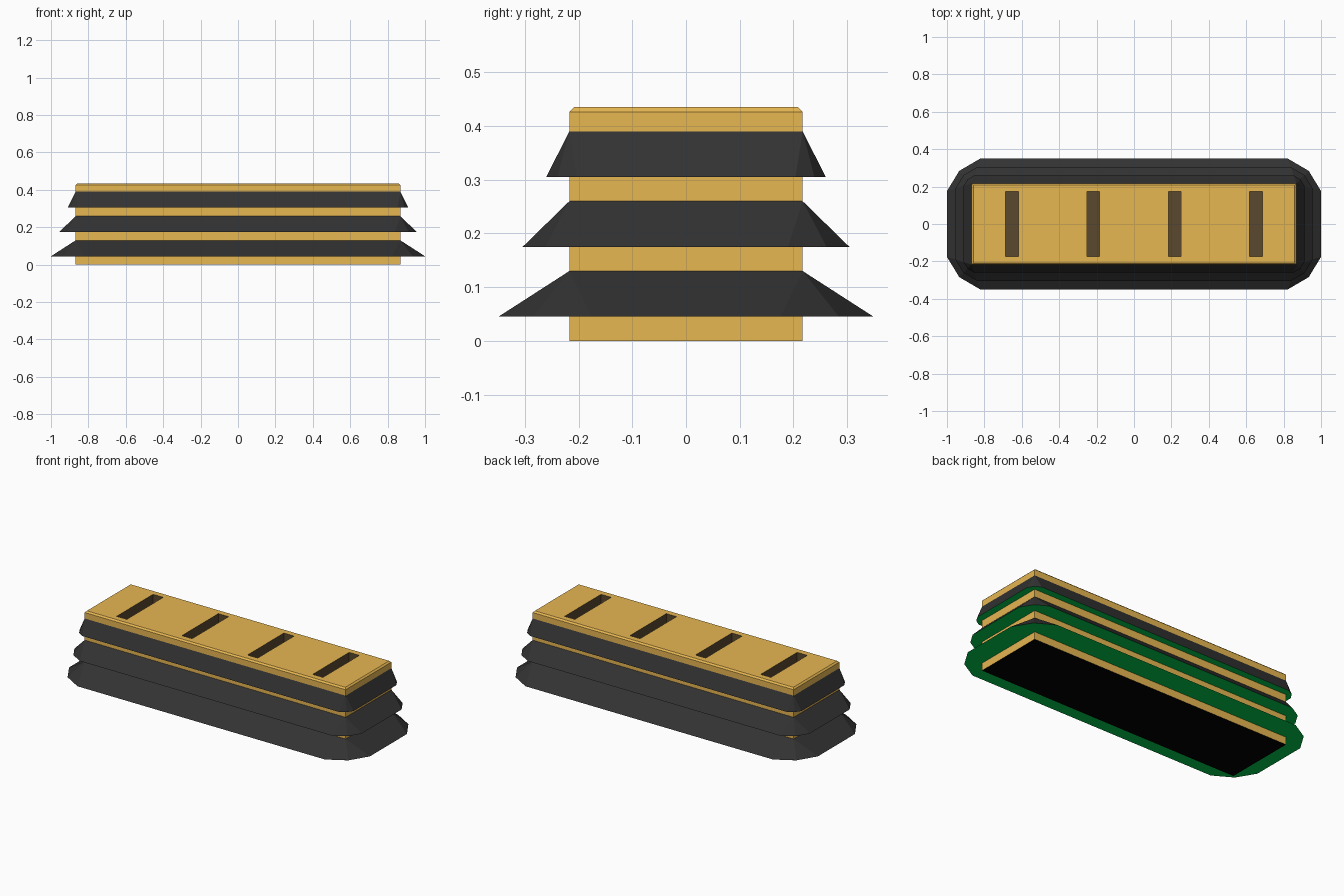
import bpy, bmesh
from mathutils import Vector

if "Cube" in bpy.data.objects:
    bpy.data.objects.remove(bpy.data.objects["Cube"])

HX, HY, H = 0.868, 0.217, 0.435          # core half sizes and height
SLOT_X = (-0.652, -0.218, 0.218, 0.652)
SLOT_HW, SLOT_HY, SLOT_D = 0.034, 0.173, 0.06


def material(name, rgb):
    m = bpy.data.materials.new(name)
    m.diffuse_color = (*rgb, 1)
    m.use_nodes = True
    m.node_tree.nodes["Principled BSDF"].inputs["Base Color"].default_value = m.diffuse_color
    return m


gold = material("gold", (0.83, 0.49, 0.088))
charcoal = material("charcoal", (0.032, 0.032, 0.032))
green = material("green", (0.0, 0.6, 0.07))
brown = material("slot_brown", (0.10, 0.065, 0.027))
black = material("black", (0.0, 0.0, 0.0))


def finish(bm, name, mats):
    me = bpy.data.meshes.new(name)
    bm.to_mesh(me)
    bm.free()
    for m in mats:
        me.materials.append(m)
    ob = bpy.data.objects.new(name, me)
    bpy.context.collection.objects.link(ob)
    return ob


# Core block: bevelled top rim, four recessed slots, black underside
bm = bmesh.new()
bmesh.ops.create_cube(bm, size=1)
for v in bm.verts:
    v.co = Vector((v.co.x * 2 * HX, v.co.y * 2 * HY, (v.co.z + 0.5) * H))
rim = [e for e in bm.edges if all(v.co.z > H - 0.01 for v in e.verts)]
bmesh.ops.bevel(bm, geom=rim, offset=0.009, segments=1, affect='EDGES')


def cut(co, no):
    top = [f for f in bm.faces if f.normal.z > 0.9]
    geom = set(top)
    for f in top:
        geom.update(f.edges)
        geom.update(f.verts)
    bmesh.ops.bisect_plane(bm, geom=list(geom), plane_co=co, plane_no=no)
    bm.normal_update()


bm.normal_update()
for s in (-1, 1):
    cut((0, s * SLOT_HY, H), (0, 1, 0))
    for x in SLOT_X:
        cut((x + s * SLOT_HW, 0, H), (1, 0, 0))


def in_slot(p):
    return abs(p.y) < SLOT_HY + 0.001 and any(abs(p.x - x) < SLOT_HW + 0.001 for x in SLOT_X)


cells = [f for f in bm.faces if f.normal.z > 0.9 and in_slot(f.calc_center_median())]
floors = bmesh.ops.extrude_discrete_faces(bm, faces=cells)['faces']
for f in floors:
    for v in f.verts:
        v.co.z -= SLOT_D
bmesh.ops.remove_doubles(bm, verts=bm.verts, dist=1e-5)
bmesh.ops.recalc_face_normals(bm, faces=bm.faces)
for f in bm.faces:
    c = f.calc_center_median()
    if c.z < 0.001:
        f.material_index = 2
    elif c.z < H - 0.005 and in_slot(c):
        f.material_index = 1
finish(bm, "core_block", (gold, brown, black))


# Flared skirts: rectangle at the top, faceted corners at the bottom, green underside
def skirt(name, z0, z1, d):
    bm = bmesh.new()
    profile = ((d, -0.31 * d), (0.5 * d, 0.51 * d), (-0.34 * d, d))
    tops, inner, outer = [], [], []
    for sx, sy in ((1, 1), (-1, 1), (-1, -1), (1, -1)):
        tops.append(bm.verts.new((sx * HX, sy * HY, z1)))
        inner.append(bm.verts.new((sx * HX, sy * HY, z0)))
        arc = [bm.verts.new((sx * (HX + a), sy * (HY + b), z0)) for a, b in profile]
        outer.append(arc if sx * sy > 0 else arc[::-1])
    for i in range(4):
        j = (i + 1) % 4
        p, q = outer[i], outer[j]
        for ring, mat in ((tops, 0), (inner, 1)):
            faces = [bm.faces.new((p[0], p[1], ring[i])),
                     bm.faces.new((p[1], p[2], ring[i])),
                     bm.faces.new((p[2], q[0], ring[j], ring[i]))]
            for f in faces:
                f.material_index = mat
                f.normal_update()
                if (mat == 0) != (f.normal.z > 0):
                    f.normal_flip()
    finish(bm, name, (charcoal, green))


skirt("lower_skirt", 0.045, 0.13, 0.132)
skirt("middle_skirt", 0.175, 0.26, 0.087)
skirt("upper_skirt", 0.305, 0.39, 0.043)
